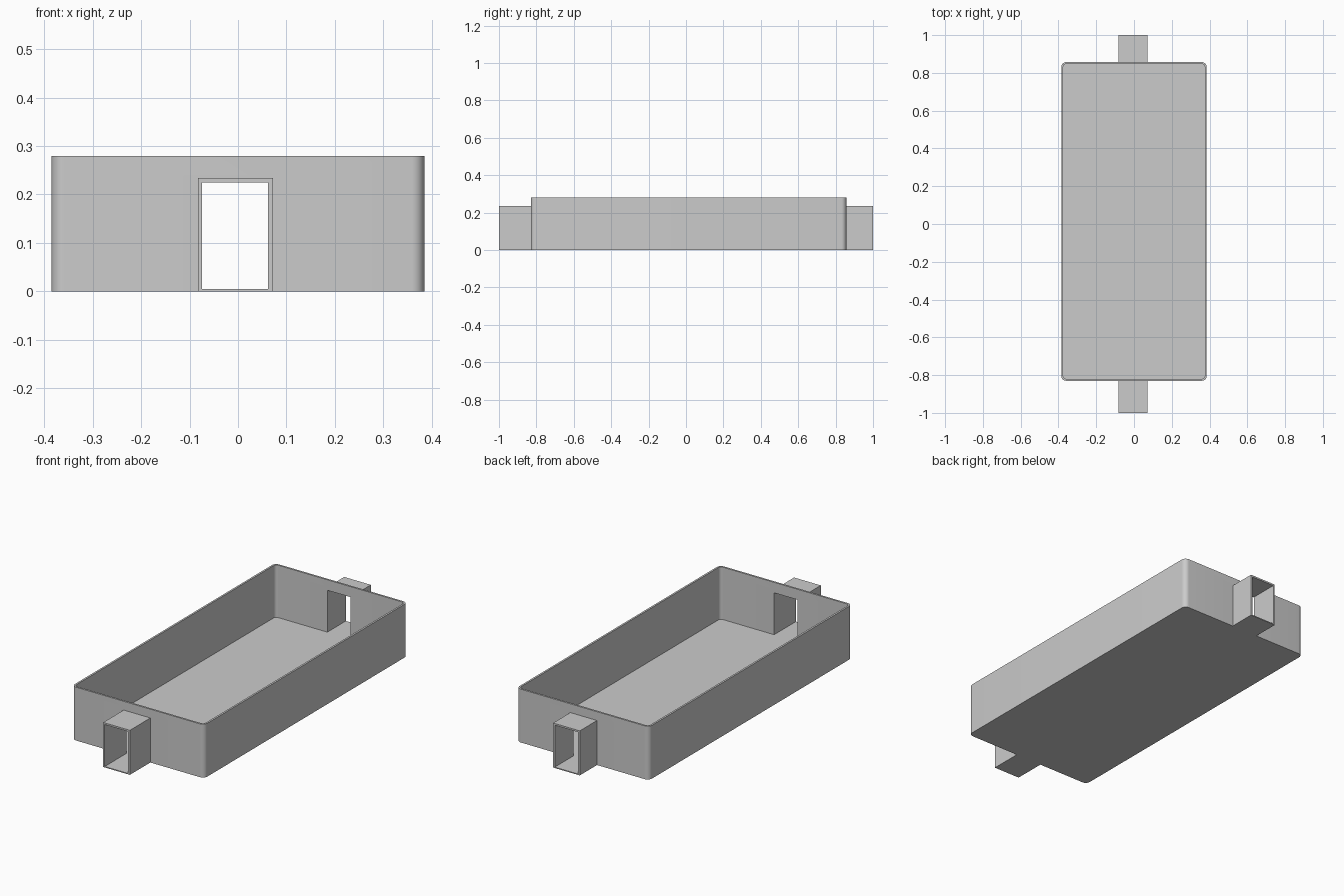
import bpy, bmesh
from mathutils import Matrix, Vector

if "Cube" in bpy.data.objects:
    bpy.data.objects.remove(bpy.data.objects["Cube"])


def block(name, x, y, z, radius=0.0):
    """Box from ranges, optionally with rounded vertical edges."""
    lo, hi = Vector((x[0], y[0], z[0])), Vector((x[1], y[1], z[1]))
    bm = bmesh.new()
    bmesh.ops.create_cube(bm, size=1, matrix=Matrix.Translation((lo + hi) / 2)
                          @ Matrix.Diagonal((*(hi - lo), 1)))
    if radius:
        uprights = [e for e in bm.edges
                    if abs(e.verts[0].co.z - e.verts[1].co.z) > 1e-4]
        bmesh.ops.bevel(bm, geom=uprights, offset=radius, segments=8,
                        profile=0.5, affect='EDGES')
    me = bpy.data.meshes.new(name)
    bm.to_mesh(me)
    bm.free()
    ob = bpy.data.objects.new(name, me)
    bpy.context.collection.objects.link(ob)
    return ob


def combine(target, other, operation):
    """Apply a boolean and drop the helper."""
    mod = target.modifiers.new(operation, 'BOOLEAN')
    mod.operation, mod.solver, mod.object = operation, 'EXACT', other
    bpy.context.view_layer.objects.active = target
    bpy.ops.object.modifier_apply(modifier=mod.name)
    bpy.data.objects.remove(other)


WALL, FLOOR = 0.01, 0.005
X, Y0, Y1, H = 0.385, -0.83, 0.857, 0.28
DUCT_X, DUCT_H = (-0.083, 0.072), 0.234

# Open tray with rounded vertical corners
tray = block("tray", (-X, X), (Y0, Y1), (0, H), 0.026)

# Rectangular ducts on the front and back walls
for name, y in (("front_duct", (-1, Y0 + WALL / 2)), ("back_duct", (Y1 - WALL / 2, 1))):
    combine(tray, block(name, DUCT_X, y, (0, DUCT_H)), 'UNION')

# Tray cavity
combine(tray, block("cavity", (-X + WALL, X - WALL), (Y0 + WALL, Y1 - WALL),
                    (FLOOR, H + 0.1), 0.016), 'DIFFERENCE')

# Passage through both ducts and end walls
combine(tray, block("passage", (-0.074, 0.062), (-1.1, 1.1),
                    (FLOOR, 0.225)), 'DIFFERENCE')

# Smooth corners, crisp edges
bpy.context.view_layer.objects.active = tray
tray.select_set(True)
bpy.ops.object.shade_smooth_by_angle()
